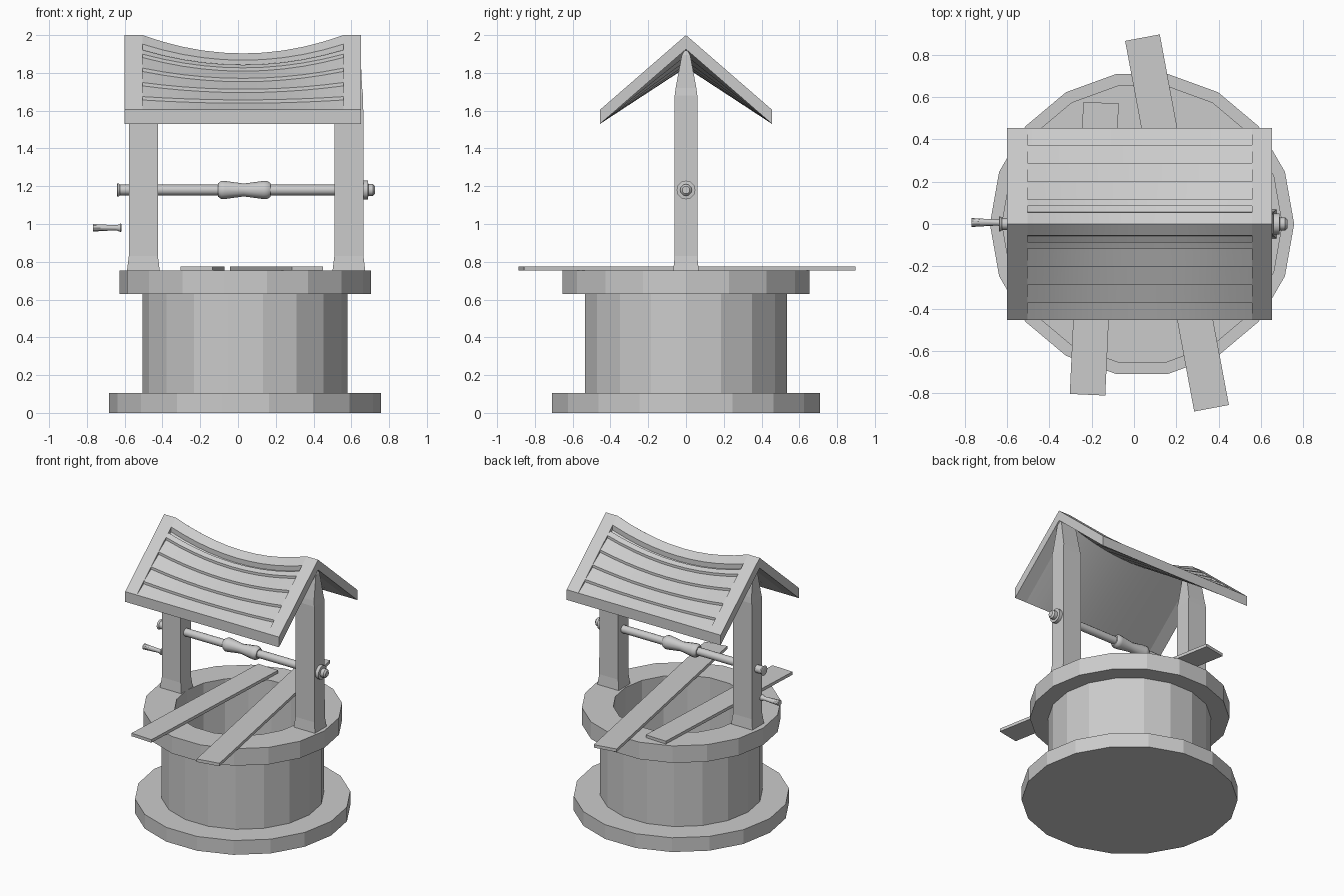
import bpy, bmesh, math
from mathutils import Matrix, Vector

if "Cube" in bpy.data.objects:
    bpy.data.objects.remove(bpy.data.objects["Cube"])

def finish(name, bm, smooth=None):
    bmesh.ops.remove_doubles(bm, verts=bm.verts, dist=1e-5)
    bmesh.ops.recalc_face_normals(bm, faces=bm.faces)
    me = bpy.data.meshes.new(name)
    bm.to_mesh(me)
    bm.free()
    ob = bpy.data.objects.new(name, me)
    bpy.context.collection.objects.link(ob)
    if smooth:
        bpy.ops.object.select_all(action='DESELECT')
        bpy.context.view_layer.objects.active = ob
        ob.select_set(True)
        bpy.ops.object.shade_smooth_by_angle(angle=math.radians(smooth))
    return ob

def loft(name, rings, caps=True, smooth=None):
    """Skin closed rings of points, one after another."""
    bm = bmesh.new()
    vs = [[bm.verts.new(p) for p in r] for r in rings]
    n = len(rings[0])
    for a, b in zip(vs, vs[1:]):
        for i in range(n):
            j = (i + 1) % n
            bm.faces.new((a[i], a[j], b[j], b[i]))
    if caps:
        bm.faces.new(vs[0])
        bm.faces.new(vs[-1])
    return finish(name, bm, smooth)

def lathe(name, profile, n, place, smooth=None):
    """Turn (radius, height) points; place maps local xyz to the model."""
    rings = [[place(r * math.cos(2 * math.pi * i / n), r * math.sin(2 * math.pi * i / n), h)
              for i in range(n)] for r, h in profile]
    return loft(name, rings, True, smooth)

# Stone well: foot, wall, overhanging rim and hollow shaft
lathe("well_body", [(.72, 0), (.72, .105), (.543, .105), (.543, .63), (.665, .63),
                    (.665, .755), (.455, .755), (.455, .11)],
      18, lambda x, y, z: (x + .038, y, z))

# Posts with flared feet and tapered tops
for side, cx in (("left", -.501), ("right", .587)):
    loft(side + "_post", [[(cx + sx * hx, sy * hy, z) for sx, sy in ((-1, -1), (1, -1), (1, 1), (-1, 1))]
         for hx, hy, z in ((.087, .068, .75), (.077, .06, .83), (.076, .06, 1.68), (.07, .055, 1.72),
                           (.062, .022, 1.895), (.055, .008, 1.918))])

# Winding axle with waisted drum and end caps, then the loose handle
def turned_x(name, profile, z, n=12, y=0):
    return lathe(name, profile, n, lambda a, b, h: (h, a + y, b + z), 35)

turned_x("axle", [(.03, -.64), (.036, -.637), (.034, -.63), (.028, -.625), (.028, .67)], 1.18)
turned_x("axle_drum", [(.036, -.105), (.048, -.088), (.048, -.07), (.034, .03), (.048, .135),
                       (.048, .155), (.036, .172)], 1.18)
turned_x("axle_cap", [(.05, .655), (.05, .688), (.031, .69), (.031, .715), (.02, .726)], 1.18)
turned_x("handle", [(.021, -.768), (.014, -.645), (.016, -.638), (.024, -.622), (.022, -.618)], .98, 10, .007)

# Two boards lying across the rim
for i, (a, b, w) in enumerate((((.04, .882), (.367, -.872), .167), ((-.156, .574), (-.22, -.808), .168))):
    a, b = Vector(a), Vector(b)
    d = b - a
    bm = bmesh.new()
    bmesh.ops.create_cube(bm, size=1)
    m = Matrix.Translation(((a.x + b.x) / 2, (a.y + b.y) / 2, .765))
    m = m @ Matrix.Rotation(math.atan2(d.y, d.x), 4, 'Z') @ Matrix.Diagonal((d.length, w, .022, 1))
    bmesh.ops.transform(bm, matrix=m, verts=bm.verts)
    finish("board_%d" % (i + 1), bm)

# Roof: straight end bars, sagging planked middle
EAVE = .455

def roof_ring(x, half, sag):
    def pt(y, off):
        return (x, y, 2 - .868 * abs(y) + off - sag * (1 - abs(y) / EAVE))
    top = [pt(-y, o) for y, o in reversed(half)] + [pt(0, 0)] + [pt(y, o) for y, o in half]
    return top + [pt(EAVE, -.075), pt(0, -.075), pt(-EAVE, -.075)]

for side, x0, x1 in (("left", -.6, -.505), ("right", .558, .652)):
    loft(side + "_roof_bar", [roof_ring(x, [(EAVE, 0)], 0) for x in (x0, x1)])

# Half cross-section: ridge cap, slot, then overlapping planks stepping down
half = [(.055, 0), (.056, -.035), (.085, -.035), (.086, -.004)]
edges = [.115, .2, .288, .374, EAVE]
for y in edges[:-1]:
    half += [(y, -.001), (y + .001, -.018)]
half.append((EAVE, 0))
N = 10
rings = []
for i in range(N + 1):
    u = 2 * i / N - 1
    rings.append(roof_ring(.0265 + u * .5315, half, .097 * (1 - u * u)))
loft("roof_planks", rings, True, 25)
